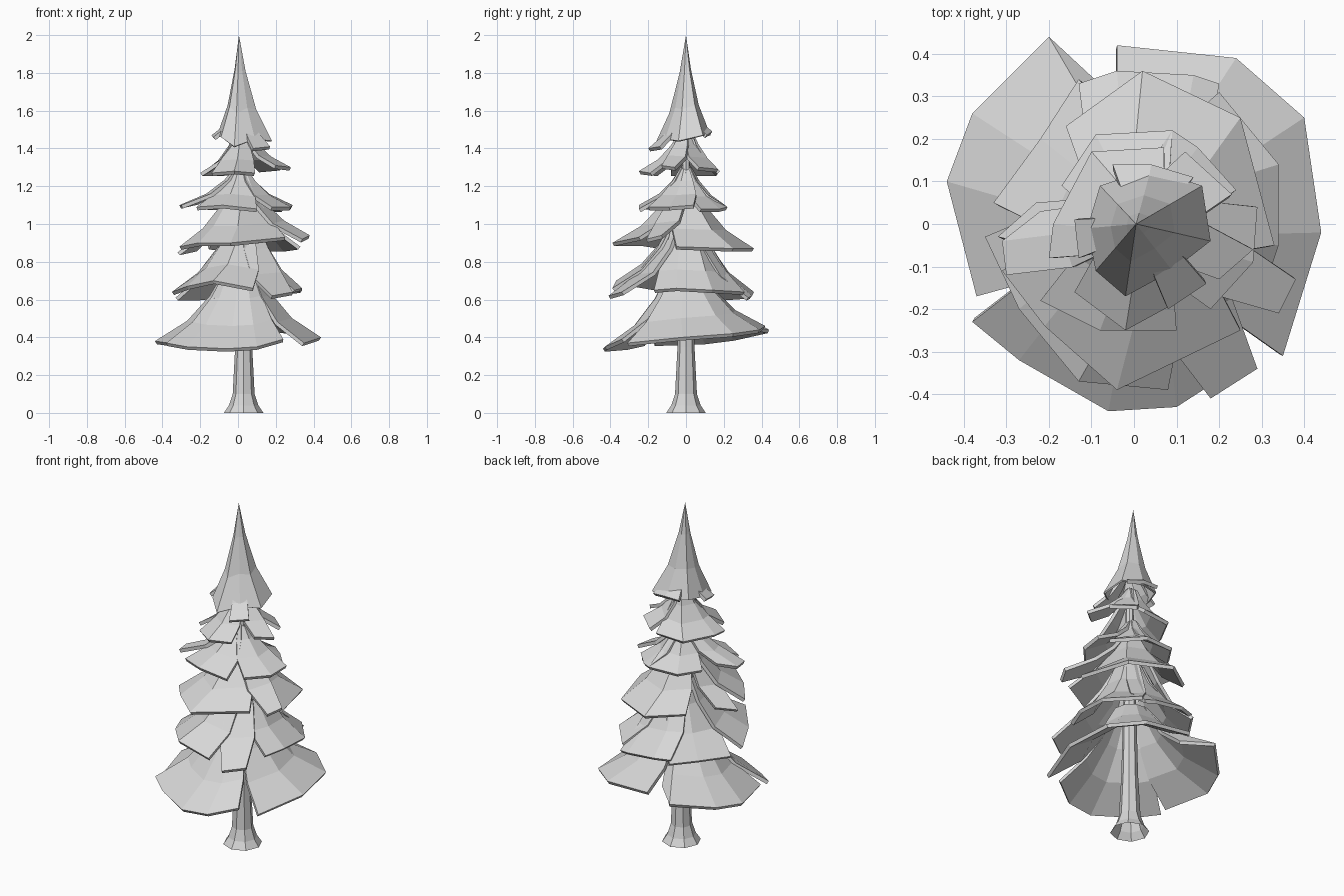
import bpy
import bmesh
import math
from mathutils import Matrix, Vector

default_cube = bpy.data.objects.get("Cube")
if default_cube:
    bpy.data.objects.remove(default_cube, do_unlink=True)

# Single plain grey
grey = bpy.data.materials.new("light_grey")
grey.use_nodes = True
colour = (0.68, 0.68, 0.68, 1.0)
grey.diffuse_color = colour
grey.node_tree.nodes["Principled BSDF"].inputs["Base Color"].default_value = colour

# Concave bough profile: (outward fraction, height fraction)
BOUGH_PROFILE = [(1, 0), (0.52, 0.3), (0.2, 0.66), (0, 1)]


def finish(name, bm, thickness=0.0):
    bmesh.ops.remove_doubles(bm, verts=bm.verts, dist=0.0001)
    mesh = bpy.data.meshes.new(name)
    bm.to_mesh(mesh)
    bm.free()
    mesh.materials.append(grey)
    obj = bpy.data.objects.new(name, mesh)
    bpy.context.collection.objects.link(obj)
    if thickness:
        shell = obj.modifiers.new("thickness", "SOLIDIFY")
        shell.thickness = thickness
        shell.offset = -1


def bridge(bm, rows):
    """Join consecutive rows of points with quads."""
    grid = [[bm.verts.new(p) for p in row] for row in rows]
    for low, high in zip(grid, grid[1:]):
        for i in range(len(low) - 1):
            bm.faces.new((low[i], low[i + 1], high[i + 1], high[i]))


def add_lobe(bm, rim, centre, top, top_radius, spread):
    """Sweep one fan of foliage from its rim up to the stem, widening its
    angle on the way so that neighbouring fans close around the stem."""
    rows = []
    for out, up in BOUGH_PROFILE:
        row = []
        for i, point in enumerate(rim):
            offset = Vector((point.x - centre.x, point.y - centre.y, 0))
            radius = top_radius + (offset.length - top_radius) * out
            turn = spread * (1 - out) * (2 * i / (len(rim) - 1) - 1)
            offset = Matrix.Rotation(turn, 3, "Z") @ offset.normalized() * radius
            height = point.z + (top - point.z) * up
            row.append(Vector((centre.x + offset.x, centre.y + offset.y, height)))
        rows.append(row)
    bridge(bm, rows)


def tier(name, centre, top, top_radius, lobes, spread=24, thickness=0.02):
    """Build a ring of lobes; rim points are in hundredths of a unit."""
    bm = bmesh.new()
    for lobe in lobes:
        rim = [Vector(p) / 100 for p in lobe]
        add_lobe(bm, rim, Vector((*centre, 0)), top, top_radius, math.radians(spread))
    finish(name, bm, thickness)


# Flared trunk, open at the base
def trunk_ring(radius, z, sides=8):
    return [Vector((0.03 + radius * math.cos(math.tau * i / sides),
                    radius * math.sin(math.tau * i / sides), z))
            for i in range(sides + 1)]


trunk = bmesh.new()
trunk_profile = [(0.105, 0), (0.078, 0.04), (0.058, 0.1), (0.045, 0.35), (0.018, 1.5)]
bridge(trunk, [trunk_ring(r, z) for r, z in trunk_profile])
finish("trunk", trunk)

# Foliage tiers from the ground up
tier("bottom_boughs", (0.02, 0), 0.74, 0.1, [
    [(35, -31, 37), (44, -2, 40), (40, 25, 42), (24, 39, 44), (-4, 42, 46)],
    [(-6, 31, 46), (-20, 44, 44), (-38, 26, 40), (-44, 10, 38), (-37, -17, 37)],
    [(-38, -23, 37), (-27, -32, 35), (-6, -44, 34), (10, -43, 35), (24, -34, 39)],
], spread=10)
tier("lower_boughs", (0.03, 0), 0.99, 0.09, [
    [(30, -17, 65), (34, -5, 66), (34, 14, 65), (20, 31, 64)],
    [(20, 33, 61), (14, 35, 62), (-4, 36, 64), (-13, 33, 64)],
    [(-13, 34, 62), (-22, 20, 61), (-33, 5, 61)],
    [(-35, -3, 64), (-27, -20, 67), (-13, -37, 70), (8, -39, 66)],
    [(18, -41, 62), (29, -34, 64)],
])
tier("middle_boughs", (0.02, -0.01), 1.2, 0.06, [
    [(-31, -11, 88), (-21, -24, 90), (-4, -39, 90), (25, -25, 93)],
    [(34, -21, 92), (38, -13, 94)],
    [(33, -5, 88), (25, 25, 87), (2, 36, 87), (-16, 23, 88)],
    [(-23, 5, 87), (-32, -3, 85)],
])
tier("upper_boughs", (0.015, 0), 1.3, 0.03, [
    [(-22, -18, 109), (-8, -25, 110), (10, -25, 108)],
    [(18, -20, 109), (28, -9, 109), (29, 4, 110)],
    [(24, 8, 108), (15, 18, 108), (9, 22, 109)],
    [(9, 22, 109), (-9, 21, 109), (-17, 9, 109)],
    [(-22, 3, 112), (-31, -4, 110), (-30, -12, 110)],
])
tier("high_boughs", (0.02, 0), 1.49, 0.035, [
    [(7, 18, 128), (-10, 17, 127), (-19, 0, 127), (-20, -8, 127)],
    [(-14, -16, 127), (-2, -25, 128), (9, -19, 127)],
    [(20, -13, 131), (28, -6, 130)],
    [(23, 7, 130), (12, 17, 129)],
])
tier("crown_flaps", (0.02, 0), 1.62, 0.04, [
    [(8, -20, 140), (17, -14, 141)],
    [(14, 11, 147), (4, 14, 149), (-5, 14, 149)],
    [(-14, 1, 147), (-13, -8, 146)],
], spread=8)

# Pointed spire, a closed ring ending where it began
spire_rim = [(18, -4, 144), (16, 9, 147), (4, 13, 147), (-8, 9, 148),
             (-11, -1, 147), (-9, -11, 146), (-2, -17, 141), (9, -11, 145)]
tier("spire", (0.005, 0), 2.0, 0, [spire_rim + spire_rim[:1]], spread=0, thickness=0.01)
